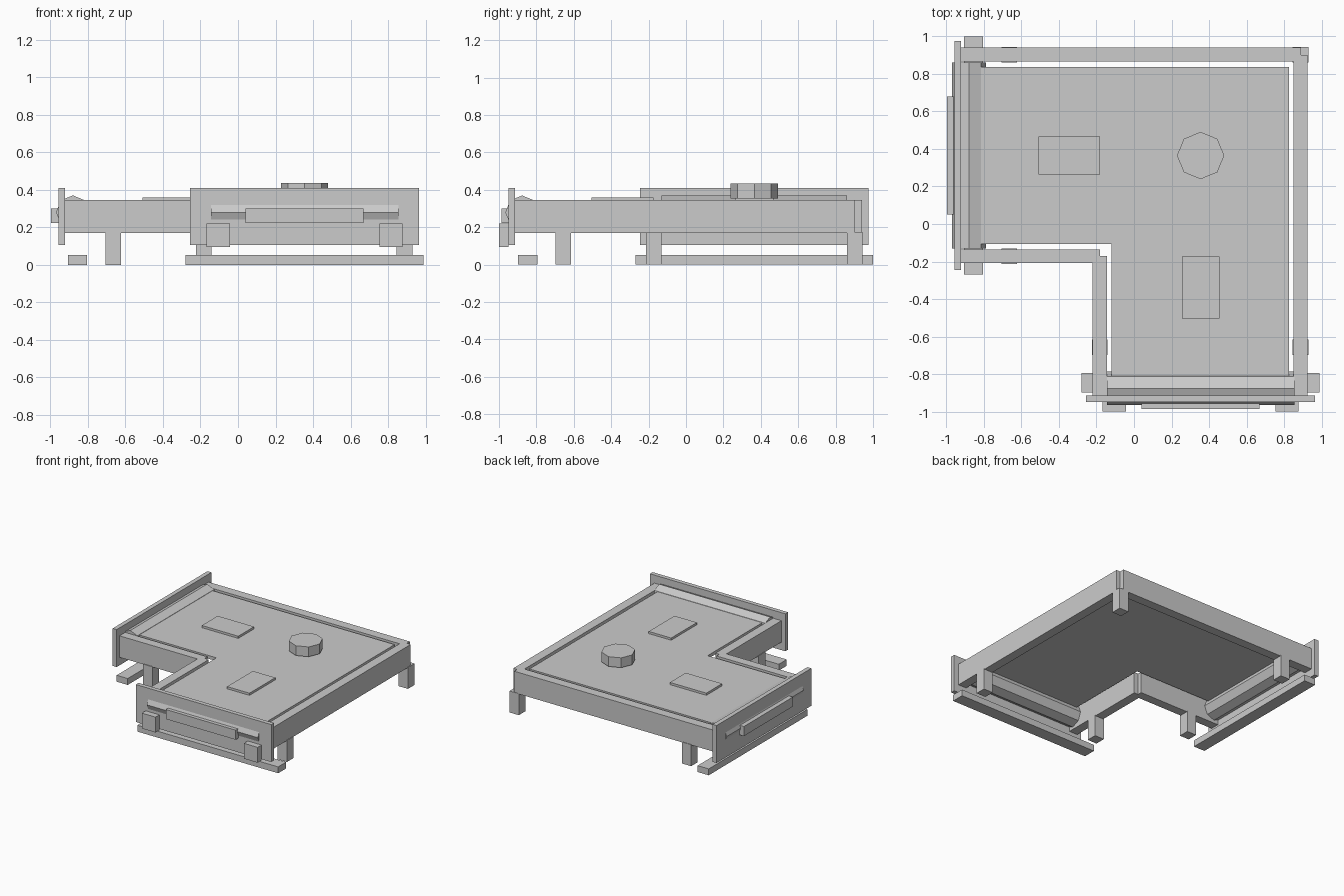
import bpy, bmesh
from math import pi
from mathutils import Matrix

if "Cube" in bpy.data.objects:
    bpy.data.objects.remove(bpy.data.objects["Cube"])

grey = bpy.data.materials.new("plain_grey")
grey.use_nodes = True
COLOUR = (0.6, 0.6, 0.6, 1)
grey.diffuse_color = COLOUR
grey.node_tree.nodes["Principled BSDF"].inputs["Base Color"].default_value = COLOUR


def finish(name, bm):
    bmesh.ops.recalc_face_normals(bm, faces=bm.faces)
    mesh = bpy.data.meshes.new(name)
    bm.to_mesh(mesh)
    bm.free()
    mesh.materials.append(grey)
    ob = bpy.data.objects.new(name, mesh)
    bpy.context.collection.objects.link(ob)
    return ob


def box(name, xs, ys, zs):
    bm = bmesh.new()
    bmesh.ops.create_cube(bm, size=1)
    for v in bm.verts:
        v.co = [r[0] if c < 0 else r[1] for c, r in zip(v.co, (xs, ys, zs))]
    return finish(name, bm)


def octagon(name, centre, radius, length, axis="Z"):
    turn = {"X": Matrix.Rotation(pi / 2, 4, "Y"),
            "Y": Matrix.Rotation(pi / 2, 4, "X"), "Z": Matrix()}[axis]
    bm = bmesh.new()
    bmesh.ops.create_cone(bm, cap_ends=True, segments=8, radius1=radius,
                          radius2=radius, depth=length,
                          matrix=Matrix.Translation(centre) @ turn)
    return finish(name, bm)


# L-shaped belt
bm = bmesh.new()
outline = [(-0.815, -0.107), (-0.12, -0.107), (-0.12, -0.81),
           (0.825, -0.81), (0.825, 0.838), (-0.815, 0.838)]
face = bm.faces.new([bm.verts.new((x, y, 0.315)) for x, y in outline])
top = bmesh.ops.extrude_face_region(bm, geom=[face])["geom"]
bmesh.ops.translate(bm, vec=(0, 0, 0.027),
                    verts=[g for g in top if isinstance(g, bmesh.types.BMVert)])
finish("belt", bm)

# Side rails, meeting at their centrelines
RAIL = (0.17, 0.345)
box("back_rail", (-0.93, 0.89), (0.865, 0.94), RAIL)
box("left_rail", (0.85, 0.925), (-0.925, 0.902), RAIL)
box("inner_rail_across", (-0.93, -0.182), (-0.208, -0.135), RAIL).name = "inner_rail_across"
box("inner_rail_along", (-0.22, -0.145), (-0.925, -0.17), RAIL)

# Legs
for i, (x, y) in enumerate([(0.888, 0.902), (-0.665, 0.902), (-0.665, -0.172),
                            (-0.183, -0.657), (0.888, -0.657)]):
    box(f"leg_{i + 1}", (x - 0.042, x + 0.042), (y - 0.042, y + 0.042), (0, 0.175))

# End rollers
octagon("front_roller", (0.355, -0.876, 0.28), 0.09, 1.0, "X")
octagon("side_roller", (-0.88, 0.365, 0.28), 0.09, 0.99, "Y")

# End plates, bumper bars and ground bars
PLATE, BAR, GROUND = (0.105, 0.41), (0.222, 0.3), (0, 0.052)
box("front_plate", (-0.255, 0.965), (-0.95, -0.915), PLATE)
box("side_plate", (-0.958, -0.922), (-0.245, 0.975), PLATE)
box("front_bar", (0.04, 0.67), (-0.987, -0.95), BAR)
box("side_bar", (-0.998, -0.958), (0.05, 0.68), BAR)
box("front_ground_bar", (-0.28, 0.99), (-0.897, -0.795), GROUND)
box("side_ground_bar", (-0.905, -0.805), (-0.27, 1.0), GROUND)

# Small blocks on the front plate
for name, x in (("right_block", -0.105), ("left_block", 0.815)):
    box(name, (x - 0.062, x + 0.062), (-1.0, -0.95), (0.095, 0.22))

# Pads and puck on the belt
box("side_pad", (-0.51, -0.182), (0.263, 0.467), (0.34, 0.36))
box("front_pad", (0.255, 0.457), (-0.505, -0.173), (0.34, 0.36))
octagon("puck", (0.355, 0.365, 0.395), 0.126, 0.08)
